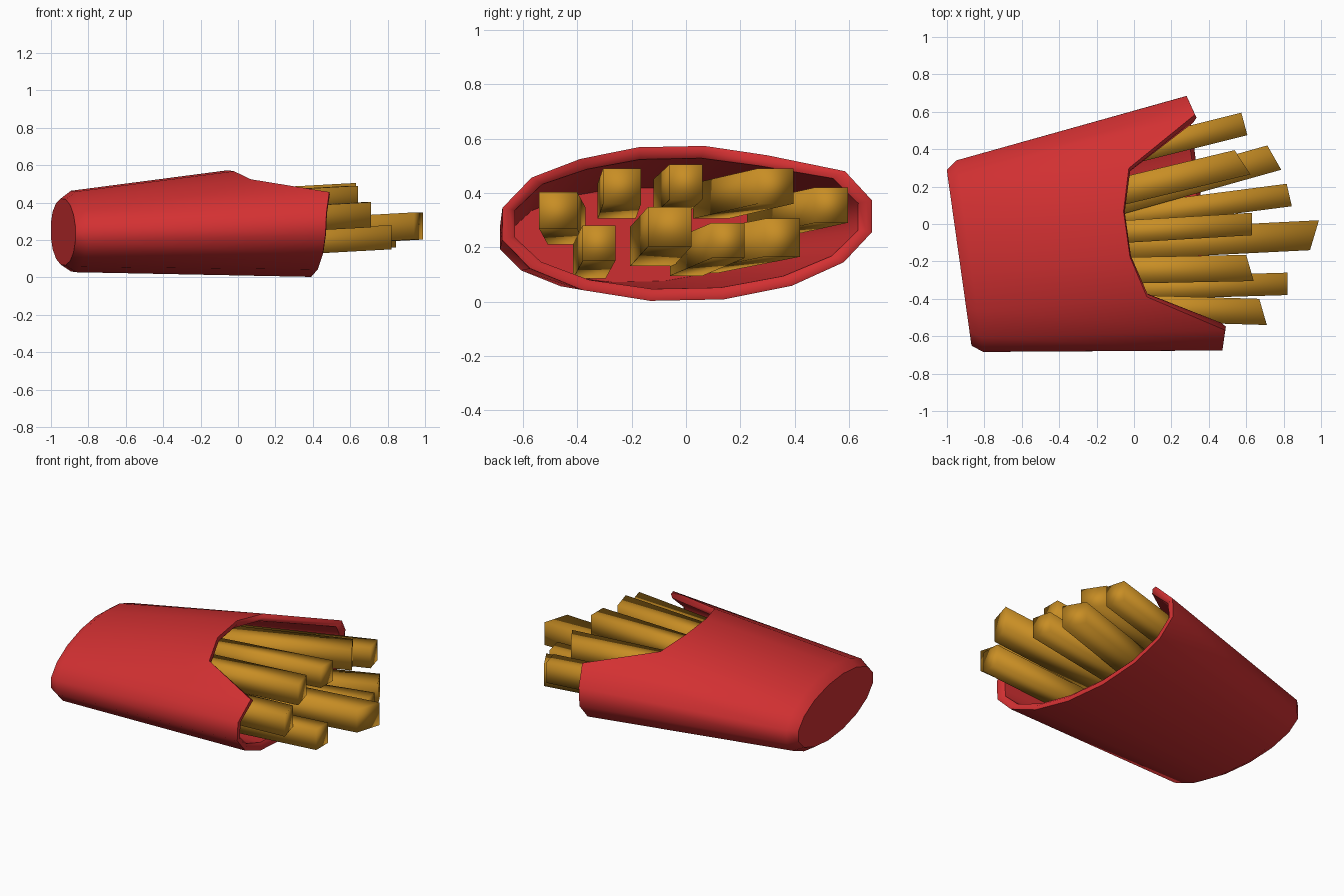
import bpy, bmesh, math
from mathutils import Vector

if "Cube" in bpy.data.objects:
    bpy.data.objects.remove(bpy.data.objects["Cube"])


def material(name, rgb):
    m = bpy.data.materials.new(name)
    m.diffuse_color = (*rgb, 1)
    m.use_nodes = True
    m.node_tree.nodes["Principled BSDF"].inputs["Base Color"].default_value = m.diffuse_color
    return m


red = material("carton red", (0.65, 0.03, 0.032))
gold = material("fried gold", (0.58, 0.27, 0.018))


def finish(bm, name, mat):
    bmesh.ops.recalc_face_normals(bm, faces=bm.faces)
    for f in bm.faces:
        f.smooth = True
    me = bpy.data.meshes.new(name)
    bm.to_mesh(me)
    bm.free()
    me.materials.append(mat)
    ob = bpy.data.objects.new(name, me)
    bpy.context.collection.objects.link(ob)
    return ob


# Carton: 16-sided oval tube lying along x, turned 8 degrees, with a scooped front
SIDES = 16
TURN, ROLL = math.radians(8), 0.02
# Mouth depth and radii for the front quarter, from the side tip to the scoop
MOUTH = [(1.325, 0.70, 0.30), (1.355, 0.70, 0.30), (0.965, 0.625, 0.297), (0.905, 0.63, 0.294)]


def carton_point(u, a, b, t):
    v, w = a * math.cos(t), b * math.sin(t)
    z = 0.243 + 0.043 * u + w + ROLL * v
    return Vector((-0.935 + u * math.cos(TURN) - v * math.sin(TURN),
                   -0.18 + u * math.sin(TURN) + v * math.cos(TURN), max(z, 0)))


def mouth(k):
    if k < SIDES // 2:
        return MOUTH[min(k, 7 - k)]
    return (1.32, 0.70, 0.30)


bm = bmesh.new()
rings = []
profile = [
    lambda k: (0.0, 0.484, 0.18),                                    # base edge
    lambda k: (0.057, 0.527, 0.22),                                  # base chamfer
    mouth,                                                           # outer rim
    lambda k: (mouth(k)[0] + 0.006, mouth(k)[1] - 0.022, mouth(k)[2] - 0.022),
    lambda k: (mouth(k)[0] - 0.015, mouth(k)[1] - 0.05, mouth(k)[2] - 0.045),
    lambda k: (0.06, 0.48, 0.175),                                   # inner floor
]
for p in profile:
    rings.append([bm.verts.new(carton_point(*p(k), (k + 0.5) * 2 * math.pi / SIDES))
                  for k in range(SIDES)])
for r0, r1 in zip(rings, rings[1:]):
    for k in range(SIDES):
        n = (k + 1) % SIDES
        bm.faces.new((r0[k], r0[n], r1[n], r1[k]))
bm.faces.new(rings[0])
bm.faces.new(rings[-1])
# Keep the base, rim and floor edges crisp
for i in (0, 2, 4, 5):
    for k in range(SIDES):
        bm.edges.get((rings[i][k], rings[i][(k + 1) % SIDES])).smooth = False
finish(bm, "carton", red)


# Fries: square sticks fanning out of the carton, each with its own slanted tip
def fry(i, tip, slope, slant, wy, wz, length=1.0):
    bm = bmesh.new()
    ends = []
    for back in (0, length):
        ring = []
        for sy, sz in ((-1, -1), (1, -1), (1, 1), (-1, 1)):
            y, z = sy * wy / 2, sz * wz / 2
            dx = slant * y - back
            ring.append(bm.verts.new((tip[0] + dx, tip[1] + y + slope * (dx - slant * y),
                                      tip[2] + z - 0.055 * back)))
        ends.append(ring)
    for k in range(4):
        n = (k + 1) % 4
        bm.faces.new((ends[0][k], ends[0][n], ends[1][n], ends[1][k]))
    bm.faces.new(ends[0])
    bm.faces.new(ends[1])
    finish(bm, f"fry_{i}", gold)


FRIES = [
    ((0.69, -0.47, 0.335), -0.03, -0.29, 0.14, 0.135),
    ((0.62, -0.235, 0.425), 0.02, -0.29, 0.14, 0.13),
    ((0.63, 0.0, 0.44), 0.06, 0.0, 0.12, 0.13),
    ((0.58, 0.33, 0.425), 0.24, -0.65, 0.13, 0.13),
    ((0.59, 0.535, 0.355), 0.25, -0.27, 0.12, 0.13),
    ((0.82, -0.32, 0.215), 0.03, 0.0, 0.12, 0.13),
    ((0.965, -0.06, 0.275), 0.05, 0.3, 0.16, 0.145),
    ((0.83, 0.155, 0.225), 0.13, -0.23, 0.12, 0.13),
    ((0.75, 0.355, 0.235), 0.28, -0.57, 0.13, 0.14),
]
for i, args in enumerate(FRIES, 1):
    fry(i, *args, length=1.0 + max(0, args[0][0] - 0.65))
